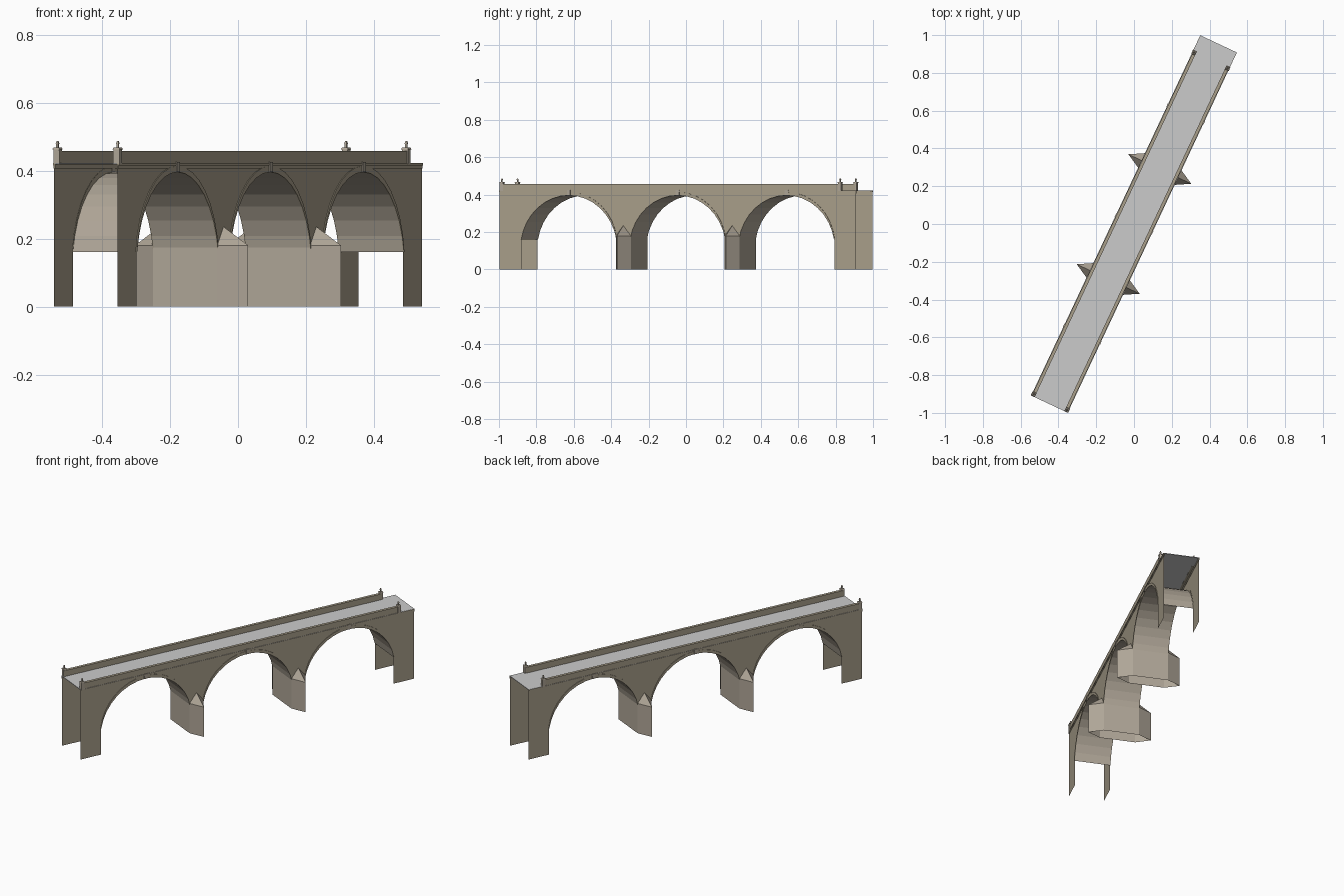
import bpy, bmesh, math

if "Cube" in bpy.data.objects:
    bpy.data.objects.remove(bpy.data.objects["Cube"])

ANGLE = math.radians(64.85)      # the bridge axis is skewed in plan
L, W = 1.0535, 0.105             # half length, half width
CENTRES = (-0.643, 0.0, 0.643)   # arch centres along the axis
SPAN, SPRING, CROWN, SEG = 0.281, 0.16, 0.396, 16
RISE = CROWN - SPRING
R = (SPAN ** 2 + RISE ** 2) / (2 * RISE)
CZ = CROWN - R
A0 = math.asin((SPRING - CZ) / R)


def material(name, rgb):
    m = bpy.data.materials.new(name)
    m.diffuse_color = (*rgb, 1)
    m.use_nodes = True
    m.node_tree.nodes["Principled BSDF"].inputs["Base Color"].default_value = m.diffuse_color
    return m


STONE = material("stone", (0.40, 0.35, 0.26))
PALE = material("pale_stone", (0.43, 0.38, 0.31))


def build(name, verts, faces, mat=None):
    me = bpy.data.meshes.new(name)
    me.from_pydata(verts, [], faces)
    ob = bpy.data.objects.new(name, me)
    bpy.context.collection.objects.link(ob)
    ob.rotation_euler.z = ANGLE
    if mat:
        me.materials.append(mat)
    return ob


def box(name, x0, x1, y0, y1, z0, z1, mat=None, taper=1.0):
    cx, cy = (x0 + x1) / 2, (y0 + y1) / 2
    base = [(x0, y0), (x1, y0), (x1, y1), (x0, y1)]
    v = [(x, y, z0) for x, y in base]
    v += [(cx + (x - cx) * taper, cy + (y - cy) * taper, z1) for x, y in base]
    f = [(3, 2, 1, 0), (4, 5, 6, 7)]
    f += [(i, (i + 1) % 4, (i + 1) % 4 + 4, i + 4) for i in range(4)]
    return build(name, v, f, mat)


def arc(c, extra=0.0):
    """Arch points from left to right; extra thickens towards the crown."""
    pts = []
    for i in range(SEG + 1):
        a = math.pi - A0 - (math.pi - 2 * A0) * i / SEG
        r = R + extra * max(0.15, math.sin(a)) if extra else R
        pts.append((c + r * math.cos(a), CZ + r * math.sin(a)))
    return pts


# Side wall outline: legs at both ends, three arches
outline = [(-L, 0), (-0.643 - SPAN, 0)]
for c in CENTRES:
    outline += arc(c)
outline += [(0.643 + SPAN, 0), (L, 0), (L, 0.42), (-L, 0.42)]

for side, s in (("right", -1), ("left", 1)):
    order = range(len(outline))
    build(f"{side}_wall", [(x, s * (W - 0.002), z) for x, z in outline],
          [list(order) if s < 0 else list(reversed(order))], STONE)

    # Cornice in two steps
    for k, (z0, z1, out) in enumerate(((0.407, 0.415, 0.0), (0.415, 0.422, 0.002))):
        ya, yb = sorted((s * (W - 0.004), s * (W + out)))
        box(f"{side}_cornice_{k}", -L, L, ya, yb, z0, z1, STONE)

    # Parapet and end posts with cap and finial
    ya, yb = sorted((s * (W - 0.018), s * (W - 0.001)))
    box(f"{side}_parapet", -L + 0.004, 0.958, ya, yb, 0.418, 0.458, STONE)
    for k, x in enumerate((-1.041, 0.957)):
        y = s * 0.098
        for part, h, z0, z1, t in (("post", 0.0095, 0.42, 0.463, 1),
                                   ("post_cap", 0.0115, 0.463, 0.468, 0.8),
                                   ("finial_stem", 0.003, 0.468, 0.478, 1),
                                   ("finial", 0.0045, 0.478, 0.487, 0.5)):
            box(f"{side}_{part}_{k}", x - h, x + h, y - h, y + h, z0, z1, PALE, t)

    # Arch rings and keystones, slightly proud of the wall
    for k, c in enumerate(CENTRES):
        inner, outer = arc(c), arc(c, 0.018)
        n = SEG + 1
        v = []
        for y in (W - 0.003, W + 0.001):
            v += [(x, s * y, z) for x, z in inner + outer]
        f = []
        for i in range(SEG):
            q = [i, i + 1, i + n + 1, i + n]
            f.append([j + 2 * n for j in q])
            f.append([i, i + 1, i + 1 + 2 * n, i + 2 * n])
            f.append([i + n, i + n + 1, i + 3 * n + 1, i + 3 * n])
        build(f"{side}_arch_ring_{k}", v, f, STONE)
        ya, yb = sorted((s * (W - 0.003), s * (W + 0.004)))
        box(f"{side}_keystone_{k}", c - 0.010, c + 0.010, ya, yb, 0.396, 0.425, PALE)

# Barrel vaults under the deck
for k, c in enumerate(CENTRES):
    pts = arc(c)
    v = [(x, y, z) for x, z in pts for y in (-W + 0.002, W - 0.002)]
    build(f"vault_{k}", v, [(2 * i, 2 * i + 1, 2 * i + 3, 2 * i + 2) for i in range(SEG)], PALE)

# Hexagonal piers with pyramid-topped cutwaters, open underneath
for k, c in enumerate((-0.3215, 0.3215)):
    h, tip, b, top = 0.044, 0.184, W - 0.001, 0.18
    plan = [(c - h, -b), (c, -tip), (c + h, -b), (c + h, b), (c, tip), (c - h, b)]
    v = [(x, y, z) for z in (0, top) for x, y in plan]
    v += [(c, -b, 0.235), (c, b, 0.235)]
    f = [(i, (i + 1) % 6, (i + 1) % 6 + 6, i + 6) for i in range(6)]
    f += [(6, 7, 12), (7, 8, 12), (9, 10, 13), (10, 11, 13)]
    build(f"pier_{k}", v, f, PALE)

# Road deck
box("road_deck", -L, L, -W, W, 0.419, 0.423)

# Consistent outward normals on the solid parts
for ob in bpy.context.collection.objects:
    if "wall" in ob.name:
        continue
    bm = bmesh.new()
    bm.from_mesh(ob.data)
    bmesh.ops.recalc_face_normals(bm, faces=bm.faces)
    bm.to_mesh(ob.data)
    bm.free()
